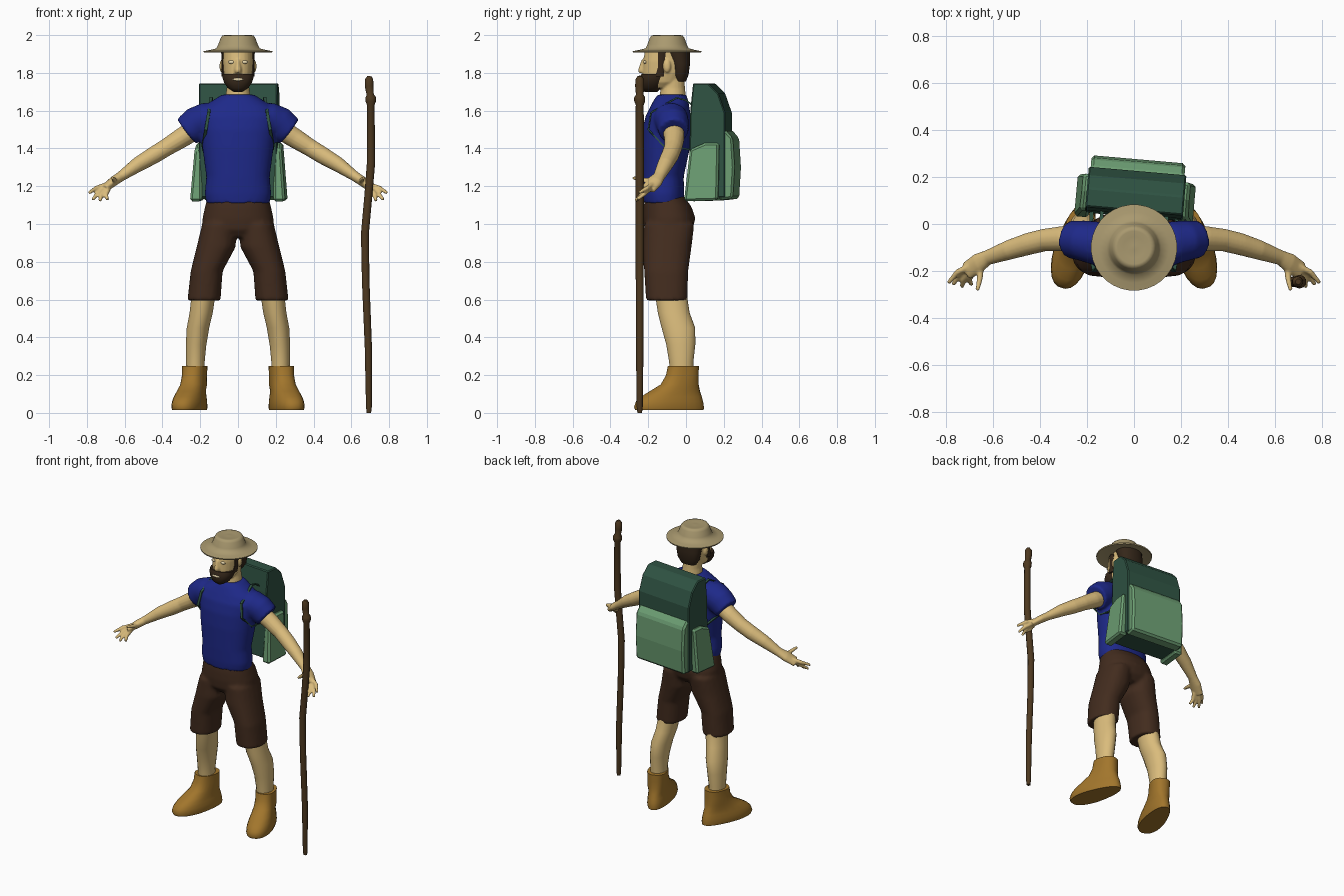
import bpy, bmesh, math
from mathutils import Vector, Matrix

COL = dict(skin=(.70, .50, .20), blue=(.013, .022, .25), brown=(.055, .025, .013),
           leather=(.36, .18, .025), straw=(.40, .32, .16), dark=(.028, .085, .055),
           light=(.15, .34, .17), wood=(.075, .04, .014), hair=(.035, .02, .01),
           pale=(.8, .68, .42))
MATS = {}
for k, c in COL.items():
    MATS[k] = bpy.data.materials.new(k)
    MATS[k].diffuse_color = (*c, 1)


def loft(bm, rings, n=20, ref=(0, 1, 0), flat=False, p=2.0):
    """rings: (centre, radius u, radius v); sections follow the path."""
    pts = [Vector(r[0]) for r in rings]
    loops = []
    for i, (c, a, b) in enumerate(rings):
        t = Vector((0, 0, 1)) if flat else (pts[min(i + 1, len(pts) - 1)] - pts[max(i - 1, 0)]).normalized()
        v = Vector(ref)
        v = (v - t * v.dot(t)).normalized()
        u = v.cross(t)
        loop = []
        for k in range(n):
            q = 2 * math.pi * (k + .5) / n
            cx, sy = math.cos(q), math.sin(q)
            e = 2 / p
            loop.append(bm.verts.new(pts[i] + u * (a * math.copysign(abs(cx) ** e, cx))
                                     + v * (b * math.copysign(abs(sy) ** e, sy))))
        loops.append(loop)
    for A, B in zip(loops, loops[1:]):
        for k in range(n):
            bm.faces.new((A[k], A[(k + 1) % n], B[(k + 1) % n], B[k]))
    bm.faces.new(loops[0])
    bm.faces.new(loops[-1])


def stack(rows):
    """rows: (z, x, y min, y max, x radius) -> rings"""
    return [((x, (y0 + y1) / 2, z), rx, (y1 - y0) / 2) for z, x, y0, y1, rx in rows]


def ball(bm, c, r):
    bmesh.ops.create_uvsphere(bm, u_segments=14, v_segments=10, radius=1,
                              matrix=Matrix.Translation(c) @ Matrix.Diagonal((*r, 1)))


def finish(bm, name, col, voxel=0, smooth=45, bevel=0):
    bmesh.ops.recalc_face_normals(bm, faces=bm.faces[:])
    me = bpy.data.meshes.new(name)
    bm.to_mesh(me)
    bm.free()
    ob = bpy.data.objects.new(name, me)
    bpy.context.collection.objects.link(ob)
    me.materials.append(MATS[col])
    if smooth:
        bpy.ops.object.select_all(action='DESELECT')
        ob.select_set(True)
        bpy.context.view_layer.objects.active = ob
        bpy.ops.object.shade_smooth_by_angle(angle=math.radians(smooth))
    if voxel:  # fuse overlapping lofts into one skin
        m = ob.modifiers.new("fuse", 'REMESH')
        m.mode, m.voxel_size, m.use_smooth_shade = 'VOXEL', voxel, True
        s = ob.modifiers.new("relax", 'SMOOTH')
        s.iterations, s.factor = 3, .5
    if bevel:
        m = ob.modifiers.new("bevel", 'BEVEL')
        m.width, m.segments, m.limit_method = bevel, 1, 'ANGLE'
    return ob


# shirt with short sleeves
bm = bmesh.new()
loft(bm, stack([(1.11, 0, -.222, -.01, .168), (1.16, 0, -.228, -.01, .176), (1.25, 0, -.232, -.012, .168),
                (1.40, 0, -.235, .02, .188), (1.50, 0, -.23, .028, .20), (1.57, 0, -.215, .025, .21),
                (1.62, 0, -.19, .018, .185), (1.66, 0, -.168, .01, .125), (1.685, 0, -.15, .0, .085)]),
     n=32, flat=True, p=2.3)
for s in (1, -1):
    loft(bm, [((s * .10, -.085, 1.56), .08, .09), ((s * .17, -.08, 1.555), .088, .092),
              ((s * .22, -.07, 1.53), .092, .086), ((s * .272, -.065, 1.49), .083, .079)])
finish(bm, "shirt", 'blue', voxel=.011)

# knee-length shorts
bm = bmesh.new()
loft(bm, stack([(.93, 0, -.19, .0, .11), (.97, 0, -.22, .035, .19), (1.03, 0, -.226, .05, .188),
                (1.09, 0, -.224, .03, .175), (1.15, 0, -.215, -.012, .16)]), n=32, flat=True, p=2.3)
for s in (1, -1):
    loft(bm, stack([(.595, s * .18, -.212, .008, .088), (.75, s * .166, -.222, .012, .085),
                    (.88, s * .115, -.227, .03, .104), (1.0, s * .1, -.222, .045, .09)]), flat=True, p=2.3)
finish(bm, "shorts", 'brown', voxel=.012)

# lower legs
for s, side in ((1, "left"), (-1, "right")):
    bm = bmesh.new()
    loft(bm, stack([(.20, s * .225, -.085, .04, .05), (.27, s * .226, -.09, .04, .05),
                    (.36, s * .222, -.105, .05, .055), (.45, s * .212, -.13, .05, .06),
                    (.53, s * .195, -.15, .02, .062), (.63, s * .182, -.165, .005, .064)]), flat=True)
    finish(bm, side + "_lower_leg", 'skin')

    # boots, splayed outward from the ankle
    bm = bmesh.new()
    loft(bm, stack([(.015, 0, -.265, .108, .078), (.03, 0, -.272, .11, .082), (.06, 0, -.262, .105, .08),
                    (.085, 0, -.235, .098, .076), (.115, 0, -.185, .088, .07), (.15, 0, -.125, .08, .064),
                    (.20, 0, -.095, .08, .061), (.247, 0, -.085, .08, .063)]), n=24, flat=True, p=2.4)
    for v in bm.verts:  # narrow heel, broad toe
        v.co.x *= 1 - .25 * max(0, (v.co.y + .12) / .23) * (v.co.z < .12)
    bm.transform(Matrix.Translation((s * .228, -.012, 0)) @ Matrix.Rotation(s * math.radians(17), 4, 'Z'))
    finish(bm, side + "_boot", 'leather')

    # arms with hands
    bm = bmesh.new()
    loft(bm, [((s * .22, -.068, 1.505), .055, .058), ((s * .30, -.062, 1.455), .053, .054),
              ((s * .38, -.068, 1.405), .047, .048), ((s * .45, -.085, 1.362), .046, .047),
              ((s * .53, -.11, 1.315), .04, .042), ((s * .62, -.142, 1.252), .027, .032),
              ((s * .66, -.165, 1.225), .026, .042), ((s * .71, -.2, 1.185), .02, .04)], n=16)
    for base, mid, tip in (((.69, -.175, 1.21), (.75, -.205, 1.19), (.788, -.25, 1.165)),
                           ((.70, -.185, 1.195), (.745, -.22, 1.16), (.768, -.258, 1.13)),
                           ((.695, -.20, 1.19), (.725, -.235, 1.155), (.73, -.268, 1.122)),
                           ((.685, -.205, 1.19), (.70, -.235, 1.155), (.69, -.258, 1.128)),
                           ((.65, -.175, 1.225), (.655, -.235, 1.235), (.665, -.282, 1.245))):
        loft(bm, [((s * x, y, z), r, r) for (x, y, z), r in zip((base, mid, tip), (.015, .013, .009))],
             n=8, ref=(0, 0, 1))
    finish(bm, side + "_arm", 'skin', voxel=.006)

    # shoulder straps
    bm = bmesh.new()
    loft(bm, [((s * x, y, z), .007, .014) for x, y, z in
              ((.135, .06, 1.61), (.14, -.0, 1.655), (.142, -.05, 1.668), (.155, -.185, 1.59),
               (.17, -.20, 1.50), (.185, -.12, 1.415), (.18, .05, 1.39))], n=4, ref=(1, 0, 0), p=1.2)
    finish(bm, side + "_strap", 'dark', smooth=0)

# head: neck, skull, nose, ears
bm = bmesh.new()
loft(bm, stack([(1.62, 0, -.15, .0, .085), (1.67, 0, -.14, .0, .068), (1.72, 0, -.135, -.005, .06),
                (1.80, 0, -.13, -.01, .06)]), flat=True)
loft(bm, stack([(1.72, 0, -.21, -.07, .045), (1.75, 0, -.225, -.03, .068), (1.80, 0, -.23, -.0, .079),
                (1.86, 0, -.228, .01, .083), (1.93, 0, -.215, .01, .08)]), n=24, flat=True, p=2.2)
loft(bm, stack([(1.80, 0, -.25, -.20, .018), (1.815, 0, -.255, -.20, .02), (1.87, 0, -.236, -.20, .01)]),
     n=10, flat=True)
for s in (1, -1):
    ball(bm, (s * .086, -.10, 1.835), (.012, .02, .034))
finish(bm, "head", 'skin', voxel=.006)

# hair and beard
bm = bmesh.new()
loft(bm, stack([(1.755, 0, -.06, .0, .055), (1.79, 0, -.075, .014, .078), (1.85, 0, -.085, .022, .088),
                (1.925, 0, -.13, .02, .09)]), n=24, flat=True, p=2.2)
finish(bm, "hair", 'hair')
bm = bmesh.new()
loft(bm, stack([(1.70, 0, -.22, -.15, .025), (1.72, 0, -.242, -.13, .055), (1.75, 0, -.248, -.11, .075),
                (1.775, 0, -.246, -.10, .083), (1.795, 0, -.235, -.10, .083)]), n=24, flat=True, p=2.2)
for s in (1, -1):
    loft(bm, stack([(1.78, s * .074, -.165, -.115, .014), (1.83, s * .079, -.15, -.115, .009),
                    (1.91, s * .079, -.15, -.105, .009)]), n=8, flat=True)
finish(bm, "beard", 'hair')
bm = bmesh.new()
ball(bm, (0, -.243, 1.765), (.03, .009, .008))
for s in (1, -1):
    ball(bm, (s * .034, -.217, 1.857), (.019, .009, .009))
finish(bm, "eyes_and_mouth", 'pale')

# round hat
bm = bmesh.new()
loft(bm, [((0, -.1, z), r, r) for r, z in
          ((.06, 1.918), (.10, 1.918), (.15, 1.913), (.181, 1.907), (.183, 1.915), (.15, 1.921), (.115, 1.93),
           (.105, 1.95), (.092, 1.985), (.083, 1.998), (.07, 2.0), (.045, 1.994), (.012, 1.997))],
     n=32, flat=True)
finish(bm, "hat", 'straw', smooth=60)

# walking stick
bm = bmesh.new()
loft(bm, [((x, -.245, z), r, r) for x, z, r in
          ((.693, 0, .012), (.693, .03, .016), (.69, .35, .02), (.676, .7, .021), (.672, .95, .022),
           (.69, 1.15, .022), (.704, 1.32, .023), (.703, 1.63, .021), (.703, 1.65, .029), (.702, 1.67, .029),
           (.70, 1.685, .02), (.694, 1.73, .024), (.694, 1.765, .023), (.697, 1.783, .012))], n=10)
finish(bm, "walking_stick", 'wood', smooth=50)


# backpack: side profiles extruded across, turned slightly
def slab(name, col, prof, x0, x1, lean=0, bevel=.012):
    bm = bmesh.new()
    zt = max(z for _, z in prof)
    ends = [[bm.verts.new((x + k * lean * (zt - z), y, z)) for y, z in prof] for x, k in ((x0, 0), (x1, 1))]
    n = len(prof)
    for k in range(n):
        bm.faces.new((ends[0][k], ends[0][(k + 1) % n], ends[1][(k + 1) % n], ends[1][k]))
    for e in ends:
        bm.faces.new(e)
    c = Vector((.008, .14, 0))
    bm.transform(Matrix.Translation(c) @ Matrix.Rotation(math.radians(-5), 4, 'Z'))
    bm.transform(Matrix.Translation((0, 0, 0)))
    return finish(bm, name, col, smooth=0, bevel=bevel)


slab("backpack_body", 'dark', [(-.11, 1.14), (-.10, 1.60), (-.085, 1.745), (-.005, 1.745), (.05, 1.69),
                               (.085, 1.59), (.085, 1.14)], -.208, .208, bevel=.006)
slab("backpack_back_pocket", 'light', [(.05, 1.125), (.125, 1.135), (.135, 1.30), (.125, 1.455),
                                       (.085, 1.50), (.05, 1.50)], -.20, .20)
for s, side in ((1, "left"), (-1, "right")):
    slab(side + "_side_pocket", 'light', [(-.13, 1.12), (.05, 1.125), (.055, 1.43), (-.02, 1.43), (-.10, 1.395)],
         s * .19, s * .228, lean=s * .08)
